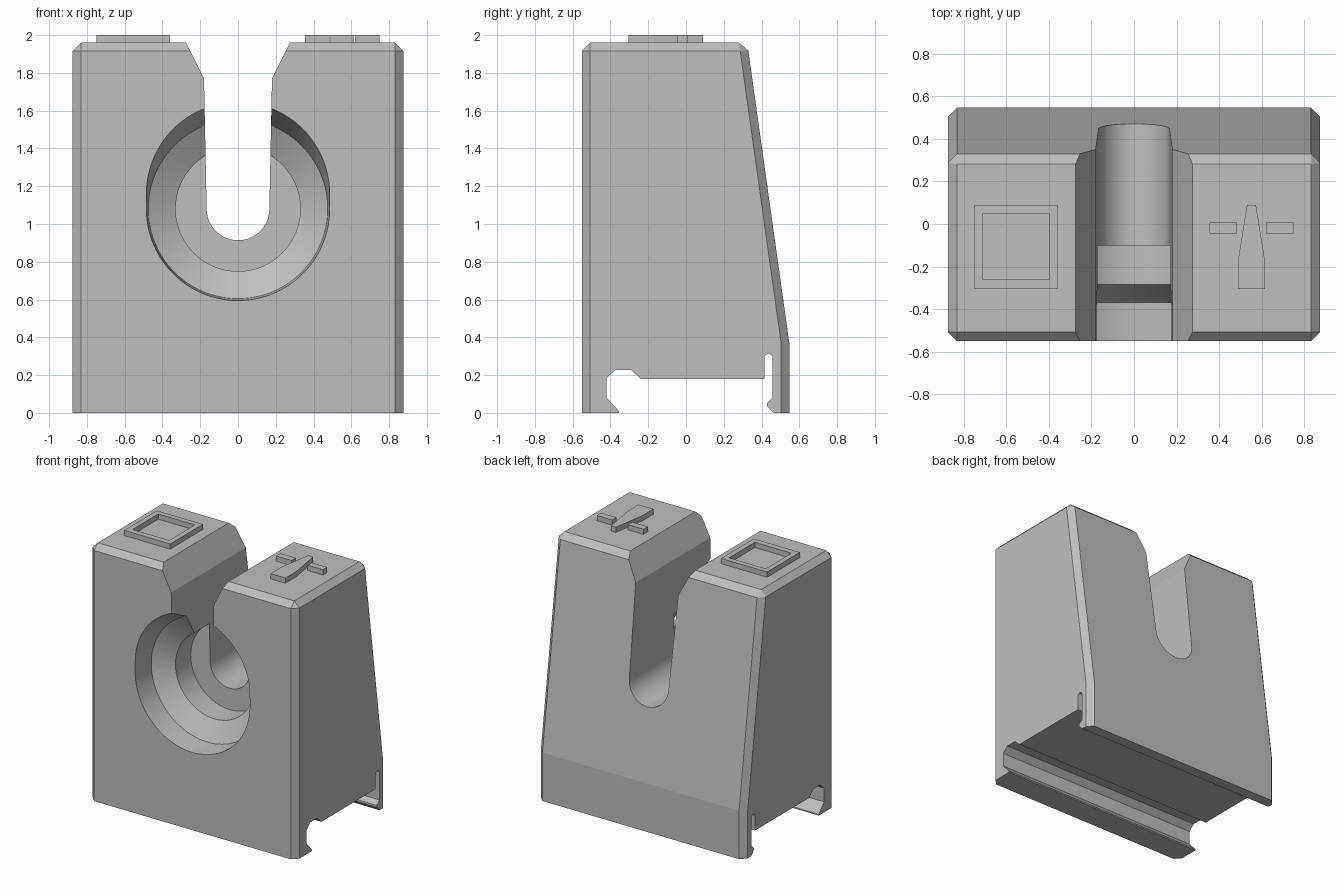
import bpy, bmesh
from math import cos, sin, pi, radians

cube = bpy.data.objects.get("Cube")
if cube:
    bpy.data.objects.remove(cube, do_unlink=True)

grey = bpy.data.materials.new("plain_grey")
grey.use_nodes = True
colour = (0.52, 0.52, 0.52, 1)
grey.diffuse_color = colour
grey.node_tree.nodes["Principled BSDF"].inputs["Base Color"].default_value = colour


def make(name, bm):
    bmesh.ops.recalc_face_normals(bm, faces=bm.faces)
    mesh = bpy.data.meshes.new(name)
    bm.to_mesh(mesh)
    bm.free()
    mesh.materials.append(grey)
    ob = bpy.data.objects.new(name, mesh)
    bpy.context.collection.objects.link(ob)
    return ob


def loft(rings):
    """Solid skin through rings of equal point count, capped at both ends."""
    bm = bmesh.new()
    loops = [[bm.verts.new(p) for p in ring] for ring in rings]
    n = len(loops[0])
    for a, b in zip(loops, loops[1:]):
        for i in range(n):
            j = (i + 1) % n
            bm.faces.new((a[i], a[j], b[j], b[i]))
    bm.faces.new(loops[0])
    bm.faces.new(loops[-1])
    bmesh.ops.recalc_face_normals(bm, faces=bm.faces)
    return bm


def prism(points, axis, lo, hi):
    """Extrude a 2D outline along the x, y or z axis."""
    def place(p, d):
        v = list(p)
        v.insert(axis, d)
        return v
    return loft([[place(p, d) for p in points] for d in (lo, hi)])


def box(x0, x1, y0, y1):
    return [(x0, y0), (x1, y0), (x1, y1), (x0, y1)]


def cut(target, cutter):
    cutter.hide_render = True
    mod = target.modifiers.new("cut", 'BOOLEAN')
    mod.operation = 'DIFFERENCE'
    mod.solver = 'EXACT'
    mod.object = cutter
    bpy.ops.object.select_all(action='DESELECT')
    bpy.context.view_layer.objects.active = target
    target.select_set(True)
    bpy.ops.object.modifier_apply(modifier=mod.name)
    bpy.data.objects.remove(cutter, do_unlink=True)


# Main block: side profile with a sloping back, chamfered corners and top
W, TOP = 0.875, 1.96
side = [(-0.55, 0), (0.547, 0), (0.547, 0.37), (0.324, TOP), (-0.55, TOP)]
bm = prism(side, 0, -W, W)
edges = []
for e in bm.edges:
    a, b = (v.co for v in e.verts)
    on_top = min(a.z, b.z) > TOP - 0.01
    upright = abs(a.x - b.x) < 0.01 and abs(a.z - b.z) > 0.1
    if on_top or upright:
        edges.append(e)
bmesh.ops.bevel(bm, geom=edges, offset=0.043, segments=1, affect='EDGES')
body = make("body", bm)

# Slot through the block, round at the bottom and flared at the top
CZ, R, N = 1.08, 0.166, 48
slot = [(R * cos(pi + pi * i / N), CZ + R * sin(pi + pi * i / N)) for i in range(N + 1)]
slot += [(0.18, 1.77), (0.275, TOP), (0.325, 2.06), (-0.325, 2.06), (-0.275, TOP), (-0.18, 1.77)]
cut(body, make("slot_cutter", prism(slot, 1, -0.8, 0.8)))


# Stepped round socket in the front, its mouth stretched upwards
def ring(y, r, lift=0):
    pts = []
    for i in range(2 * N):
        t = pi * i / N
        pts.append((r * cos(t), y, CZ + r * sin(t) + (lift if sin(t) > 0.001 else 0)))
    return pts


socket = loft([ring(-0.6, 0.488, 0.102), ring(-0.37, 0.475),
               ring(-0.285, 0.33), ring(-0.1, 0.33)])
cut(body, make("socket_cutter", socket))

# Rail channel with clip hooks across the underside
rail = [(-0.355, -0.1), (-0.355, 0.01), (-0.42, 0.08), (-0.42, 0.185), (-0.375, 0.227),
        (-0.29, 0.227), (-0.24, 0.18), (0.415, 0.18), (0.415, 0.29)]
rail += [(0.437 - 0.022 * cos(pi * i / 8), 0.29 + 0.022 * sin(pi * i / 8)) for i in range(1, 8)]
rail += [(0.459, 0.29), (0.459, 0.08), (0.428, 0.05), (0.428, 0.035), (0.463, 0), (0.463, -0.1)]
cut(body, make("rail_cutter", prism(rail, 0, -1.2, 1.2)))

bpy.ops.object.select_all(action='DESELECT')
body.select_set(True)
bpy.context.view_layer.objects.active = body
bpy.ops.object.shade_smooth_by_angle(angle=radians(6.5))

# Raised square frame on the right half of the top
LOW, HIGH = TOP - 0.005, 2.0
outer = box(-0.75, -0.36, -0.305, 0.09)
inner = box(-0.71, -0.4, -0.26, 0.05)
bm = bmesh.new()
rows = [[bm.verts.new((x, y, z)) for x, y in pts]
        for pts, z in ((outer, LOW), (outer, HIGH), (inner, HIGH), (inner, LOW))]
for a, b in zip(rows, rows[1:] + rows[:1]):
    for i in range(4):
        j = (i + 1) % 4
        bm.faces.new((a[i], a[j], b[j], b[i]))
make("square_frame", bm)

# Raised tapered pointer with a bar on each side, on the left half of the top
half = [(0.063, -0.305), (0.063, -0.17), (0.021, 0.09)]
MID = 0.552
pointer = [(MID + x, y) for x, y in half] + [(MID - x, y) for x, y in reversed(half)]
make("pointer", prism(pointer, 2, LOW, HIGH))
for name, x0 in (("inner_bar", 0.355), ("outer_bar", 0.62)):
    make(name, prism(box(x0, x0 + 0.13, -0.045, 0.007), 2, LOW, HIGH))
